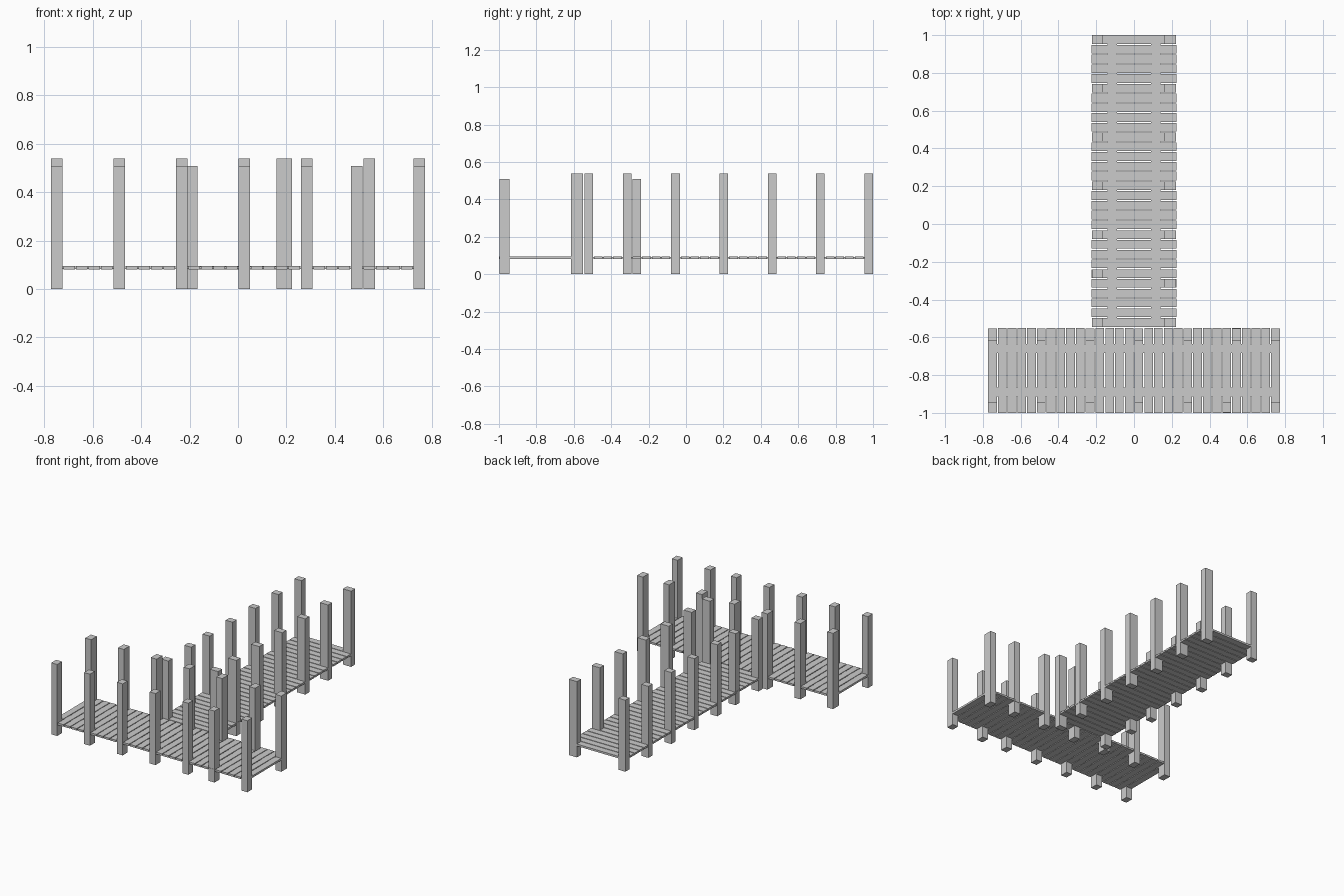
import bpy, bmesh, math
from mathutils import Matrix, Vector

if "Cube" in bpy.data.objects:
    bpy.data.objects.remove(bpy.data.objects["Cube"])

N = 30                      # planks per deck section
PLANK_W = 0.046
HALF_LEN = 0.772
PITCH = (2 * HALF_LEN - PLANK_W) / (N - 1)


def plank_x(i):
    return -HALF_LEN + PLANK_W / 2 + i * PITCH


def boxes(name, spans, placement):
    """One object made of axis-aligned boxes given as (x0,x1,y0,y1,z0,z1)."""
    bm = bmesh.new()
    for x0, x1, y0, y1, z0, z1 in spans:
        m = (Matrix.Translation(Vector(((x0 + x1) / 2, (y0 + y1) / 2, (z0 + z1) / 2)))
             @ Matrix.Diagonal((x1 - x0, y1 - y0, z1 - z0, 1)))
        bmesh.ops.create_cube(bm, size=1, matrix=m)
    mesh = bpy.data.meshes.new(name)
    bm.to_mesh(mesh)
    bm.free()
    ob = bpy.data.objects.new(name, mesh)
    ob.matrix_world = placement
    bpy.context.collection.objects.link(ob)


def post_row(name, indices, y0, y1, top, placement):
    w = PLANK_W / 2
    boxes(name, [(plank_x(i) - w, plank_x(i) + w, y0, y1, 0, top) for i in indices], placement)


def pier_section(label, placement):
    w = PLANK_W / 2
    post_slots = {0, 5, 10, 15, 20, 29}
    # deck planks, a hair shorter where posts stand at both ends
    spans = []
    for i in range(N):
        half = 0.2 if i in post_slots else 0.225
        spans.append((plank_x(i) - w, plank_x(i) + w, -half, half, 0.081, 0.095))
    boxes(label + "_planks", spans, placement)
    # thin stringers joining the planks
    boxes(label + "_stringers",
          [(-HALF_LEN + 0.01, HALF_LEN - 0.01, s * 0.115 - 0.024, s * 0.115 + 0.024, 0.083, 0.092)
           for s in (-1, 1)], placement)
    # short posts on one side, taller posts on the other
    post_row(label + "_short_posts", (0, 5, 10, 15, 20, 24, 29), -0.223, -0.168, 0.509, placement)
    post_row(label + "_tall_posts", (0, 5, 10, 15, 20, 25, 29), 0.159, 0.223, 0.539, placement)


# cross section at the front, walkway turned a quarter behind it
pier_section("front_deck", Matrix.Translation((0, -0.775, 0)))
pier_section("walkway", Matrix.Translation((0, 0.228, 0)) @ Matrix.Rotation(-math.pi / 2, 4, 'Z'))
